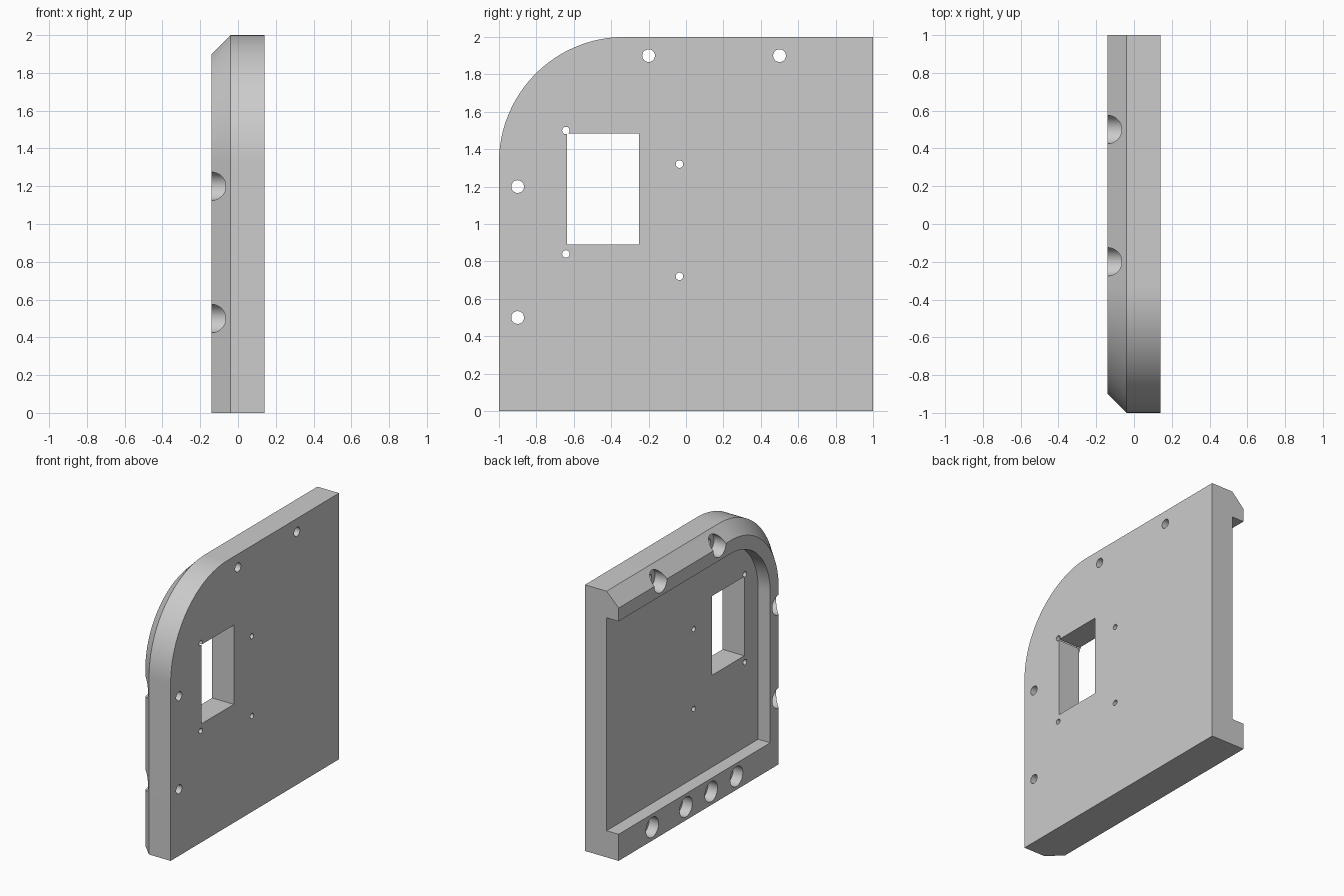
import bpy, bmesh
from math import sin, cos, pi, radians

cube = bpy.data.objects.get("Cube")
if cube:
    bpy.data.objects.remove(cube, do_unlink=True)

FLAT, STEP, RIM = 0.14, -0.04, -0.14   # outer face, recess floor, rim face
RADIUS, ARC_STEPS = 0.67, 32

grey = bpy.data.materials.new("plain grey")
grey.use_nodes = True
grey.diffuse_color = (0.6, 0.6, 0.6, 1)
grey.node_tree.nodes["Principled BSDF"].inputs["Base Color"].default_value = (0.6, 0.6, 0.6, 1)


def outline(inset, bottom=0.0, back=1.0):
    """Square outline with one rounded corner, inset at the front and top."""
    r = RADIUS - inset
    pts = [(back, bottom), (back, 2 - inset)]
    for i in range(ARC_STEPS + 1):
        a = pi / 2 * (1 + i / ARC_STEPS)
        pts.append((RADIUS - 1 + r * cos(a), 2 - RADIUS + r * sin(a)))
    return pts + [(inset - 1, bottom)]


def circle(y, z, r, n=32):
    return [(y + r * cos(2 * pi * i / n), z + r * sin(2 * pi * i / n)) for i in range(n)]


def loft(name, sections):
    """Closed solid through (x, outline) sections."""
    bm = bmesh.new()
    rings = [[bm.verts.new((x, y, z)) for y, z in pts] for x, pts in sections]
    bm.faces.new(rings[0])
    bm.faces.new(rings[-1][::-1])
    n = len(rings[0])
    for a, b in zip(rings, rings[1:]):
        for i in range(n):
            bm.faces.new((a[i], b[i], b[(i + 1) % n], a[(i + 1) % n]))
    bmesh.ops.recalc_face_normals(bm, faces=bm.faces)
    mesh = bpy.data.meshes.new(name)
    bm.to_mesh(mesh)
    bm.free()
    mesh.materials.append(grey)
    obj = bpy.data.objects.new(name, mesh)
    bpy.context.collection.objects.link(obj)
    return obj


# Panel with a chamfer along the front and top of the rim side
panel = loft("panel", [(FLAT, outline(0)), (STEP, outline(0)), (RIM, outline(0.1))])
bpy.context.view_layer.objects.active = panel
panel.select_set(True)


def cut(pts, x0=-0.3, x1=0.3):
    cutter = loft("cutter", [(x0, pts), (x1, pts)])
    cutter.hide_render = True
    mod = panel.modifiers.new("cut", "BOOLEAN")
    mod.operation = "DIFFERENCE"
    mod.solver = "EXACT"
    mod.object = cutter
    bpy.ops.object.modifier_apply(modifier=mod.name)
    bpy.data.objects.remove(cutter, do_unlink=True)


# Recess, open at the back
cut(outline(0.2, 0.2, 1.2), x1=STEP)

# Window
cut([(-0.635, 0.89), (-0.25, 0.89), (-0.25, 1.485), (-0.635, 1.485)])

# Counterbored bolt holes in the top and front rims
for y, z in ((-0.2, 1.9), (0.5, 1.9), (-0.9, 1.2), (-0.9, 0.5)):
    cut(circle(y, z, 0.075), x1=RIM + 0.1)
    cut(circle(y, z, 0.034))

# Blind pockets in the bottom rim
for y in (0.6, 0.2, -0.1, -0.4):
    cut(circle(y, 0.1, 0.075), x1=RIM + 0.08)

# Small screw holes around the window
for y, z in ((-0.642, 1.5), (-0.642, 0.84), (-0.035, 1.32), (-0.035, 0.72)):
    cut(circle(y, z, 0.02, 24))

bpy.ops.object.shade_smooth_by_angle(angle=radians(30))
